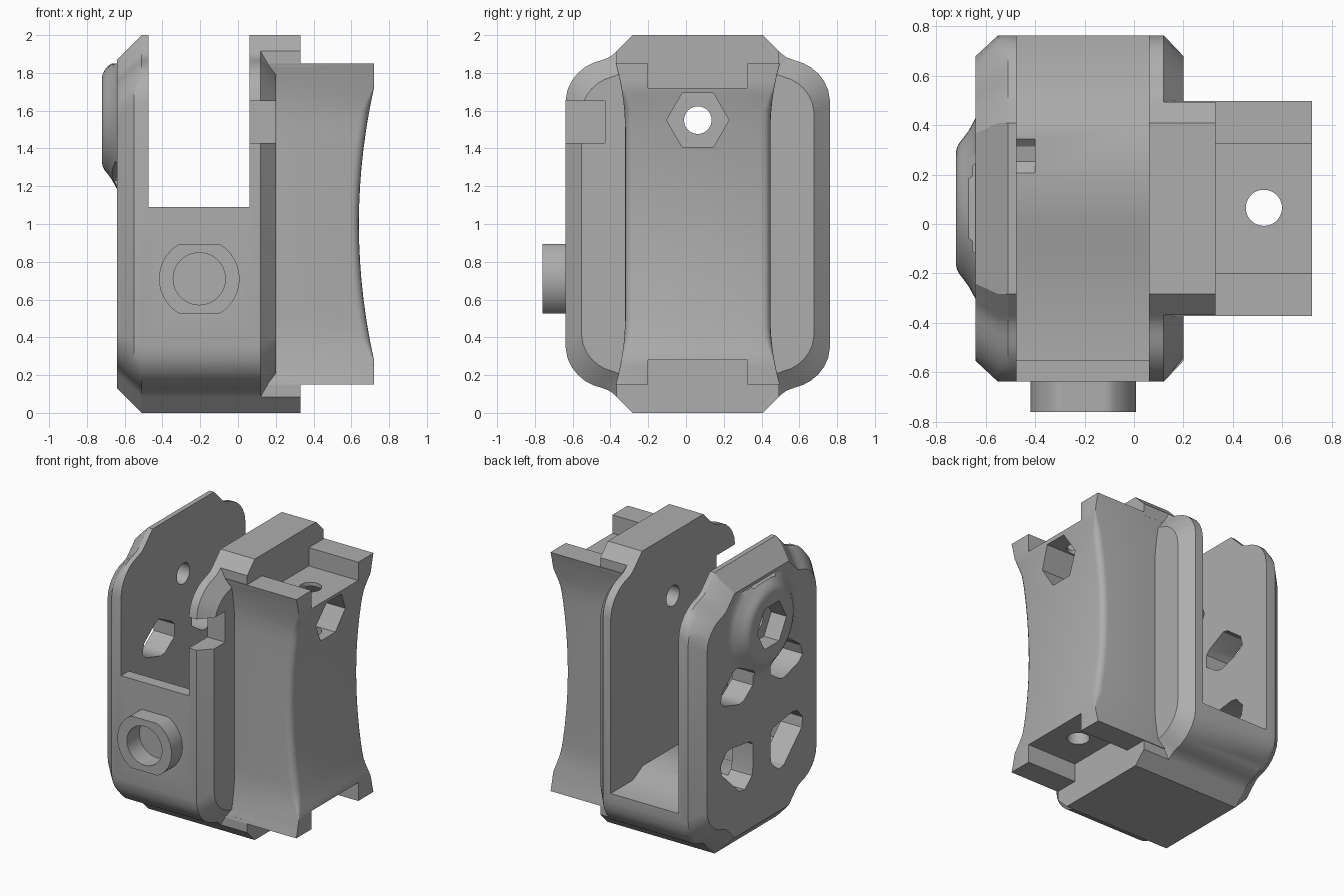
import bpy, bmesh, math

if "Cube" in bpy.data.objects:
    bpy.data.objects.remove(bpy.data.objects["Cube"])

YC = 0.0625          # shared centre line of the body in y
BOLT_Z = 1.55        # height of the cross bolt

grey = bpy.data.materials.new("mid_grey")
grey.diffuse_color = (0.42, 0.42, 0.42, 1)
grey.use_nodes = True
grey.node_tree.nodes["Principled BSDF"].inputs["Base Color"].default_value = grey.diffuse_color


def loft(name, rings):
    """Closed solid through a list of equal-length rings."""
    bm = bmesh.new()
    vs = [[bm.verts.new(p) for p in r] for r in rings]
    n = len(rings[0])
    for a, b in zip(vs, vs[1:]):
        for i in range(n):
            j = (i + 1) % n
            bm.faces.new((a[i], a[j], b[j], b[i]))
    bm.faces.new(vs[0])
    bm.faces.new(vs[-1])
    bmesh.ops.recalc_face_normals(bm, faces=bm.faces)
    me = bpy.data.meshes.new(name)
    bm.to_mesh(me)
    bm.free()
    me.materials.append(grey)
    ob = bpy.data.objects.new(name, me)
    bpy.context.collection.objects.link(ob)
    return ob


def prism(name, axis, pts, a, b):
    """Extrude a 2D outline along one axis from a to b."""
    put = {"x": lambda u, v, w: (w, u, v),
           "y": lambda u, v, w: (u, w, v),
           "z": lambda u, v, w: (u, v, w)}[axis]
    return loft(name, [[put(u, v, w) for u, v in pts] for w in (a, b)])


def circle(cu, cv, r, n=48):
    return [(cu + r * math.cos(2 * math.pi * i / n),
             cv + r * math.sin(2 * math.pi * i / n)) for i in range(n)]


def rect(u0, u1, v0, v1):
    return [(u0, v0), (u1, v0), (u1, v1), (u0, v1)]


def combine(target, other, op):
    m = target.modifiers.new(op.lower(), "BOOLEAN")
    m.operation = op
    m.solver = "EXACT"
    m.object = other
    bpy.context.view_layer.objects.active = target
    bpy.ops.object.modifier_apply(modifier=m.name)
    bpy.data.objects.remove(other, do_unlink=True)


# Shouldered side outline, one quarter mirrored to the whole
quarter = [(0.345, 1), (0.43, 0.915), (0.445, 0.9), (0.47, 0.882), (0.51, 0.867),
           (0.555, 0.853), (0.598, 0.83), (0.638, 0.796), (0.668, 0.757),
           (0.69, 0.71), (0.70, 0.65)]
right = quarter + [(y, -z) for y, z in reversed(quarter)]
outline = right + [(-y, z) for y, z in reversed(right)]


def section(x, sy, sz):
    return [(x, YC + y * sy, 1 + z * sz) for y, z in outline]


body = loft("clamp_body", [section(-0.64, 0.88, 0.87), section(-0.55, 1, 0.96),
                           section(-0.51, 1, 1), section(0.12, 1, 1),
                           section(0.20, 0.88, 0.9)])

# Slot between the two plates, with a raised pad on its floor
slot = [(-1, 1.09), (-0.55, 1.09), (-0.55, 0.41), (-0.12, 0.41), (0.01, 0.47),
        (0.40, 0.47), (0.51, 0.41), (1, 0.41), (1, 3), (-1, 3)]
combine(body, prism("slot", "x", slot, -0.475, 0.06), "DIFFERENCE")

# Notch in the front edge of the right plate
combine(body, prism("notch", "x", rect(-1, -0.43, 1.43, 1.65), 0.03, 0.3), "DIFFERENCE")


# Saddle: waisted block with a concave outer face and rounded edges
def saddle_ring(z):
    t = abs(z - 1)
    u = max(0, (t - 0.5) / 0.35)
    hw = 0.385 + 0.05 * u * u
    xo = 0.64 + 0.08 * min(1, t / 0.72) ** 2
    c = 0.045 * min(1, max(0.06, (0.74 - t) / 0.14))
    arc = [(xo - c + c * math.sin(k * math.pi / 8), hw - c + c * math.cos(k * math.pi / 8))
           for k in range(5)]
    half = [(0.1, hw)] + arc
    pts = half + [(x, -y) for x, y in reversed(half)]
    return [(x, YC + y, z) for x, y in pts]


levels = [0.85, 0.82, 0.79, 0.755, 0.72, 0.68, 0.64, 0.6, 0.55, 0.5, 0.4, 0.3, 0.2, 0.1]
levels = [1 - t for t in levels] + [1] + [1 + t for t in reversed(levels)]
combine(body, loft("saddle", [saddle_ring(z) for z in levels]), "UNION")

# End blocks above and below the saddle
for s in (1, -1):
    end = [(0.43, 0.83), (0.43, 0.915), (0.345, 1)]
    end += [(-y, z) for y, z in reversed(end)]
    pts = [(YC + y, 1 + s * z) for y, z in end]
    combine(body, prism("end_block", "x", pts, 0.061, 0.33), "UNION")

# Strap recesses across the saddle ends
for z0, z1 in ((1.72, 3), (-1, 0.28)):
    combine(body, prism("recess", "x", rect(-0.2, 0.325, z0, z1), 0.33, 1), "DIFFERENCE")

# Rounded bolt boss on the left plate, trimmed flat on top
boss_steps = [(-0.60, 0.385), (-0.638, 0.37), (-0.652, 0.345), (-0.668, 0.315),
              (-0.69, 0.285), (-0.706, 0.265), (-0.716, 0.245), (-0.72, 0.225)]
boss = loft("bolt_boss", [[(x, y, min(z, 1.85)) for y, z in circle(YC, BOLT_Z, r)]
                          for x, r in boss_steps])
combine(body, boss, "UNION")

# Front spigot with flats above and below, and a blind bore
flat = [(x, max(0.525, min(0.895, z))) for x, z in circle(-0.205, 0.71, 0.213, 64)]
combine(body, prism("spigot", "y", flat, -0.76, -0.6), "UNION")
combine(body, prism("bore", "y", circle(-0.205, 0.71, 0.138), -0.9, -0.62), "DIFFERENCE")

# Lightening windows in the left plate
upper = [(0.10, 0.32), (0.13, 0.35), (0.27, 0.42), (0.31, 0.41), (0.44, 0.31),
         (0.46, 0.24), (0.42, 0.20), (0.25, 0.15), (0.20, 0.16), (0.10, 0.23)]
lower = [(0.10, -0.19), (0.13, -0.16), (0.35, -0.13), (0.40, -0.14), (0.46, -0.21),
         (0.45, -0.28), (0.25, -0.47), (0.19, -0.48), (0.11, -0.41), (0.10, -0.36)]
for shape in (upper, lower):
    for s in (1, -1):
        pts = [(YC + s * y, 0.91 + z) for y, z in shape]
        combine(body, prism("window", "x", pts, -0.9, -0.4), "DIFFERENCE")

# Cross bolt hole with a hexagonal pocket at each end
combine(body, prism("bolt_hole", "x", circle(YC, BOLT_Z, 0.073), -1, 1), "DIFFERENCE")
for a, b in ((0.42, 1), (-1, -0.6)):
    combine(body, prism("hex_pocket", "x", circle(YC, BOLT_Z, 0.165, 6), a, b), "DIFFERENCE")

# Vertical pin hole through the saddle
combine(body, prism("pin_hole", "z", circle(0.525, YC + 0.003, 0.073), -1, 3), "DIFFERENCE")

# Smooth the curves and keep the edges crisp
bpy.ops.object.select_all(action="DESELECT")
body.select_set(True)
bpy.context.view_layer.objects.active = body
bpy.ops.object.shade_smooth_by_angle(angle=math.radians(30))
